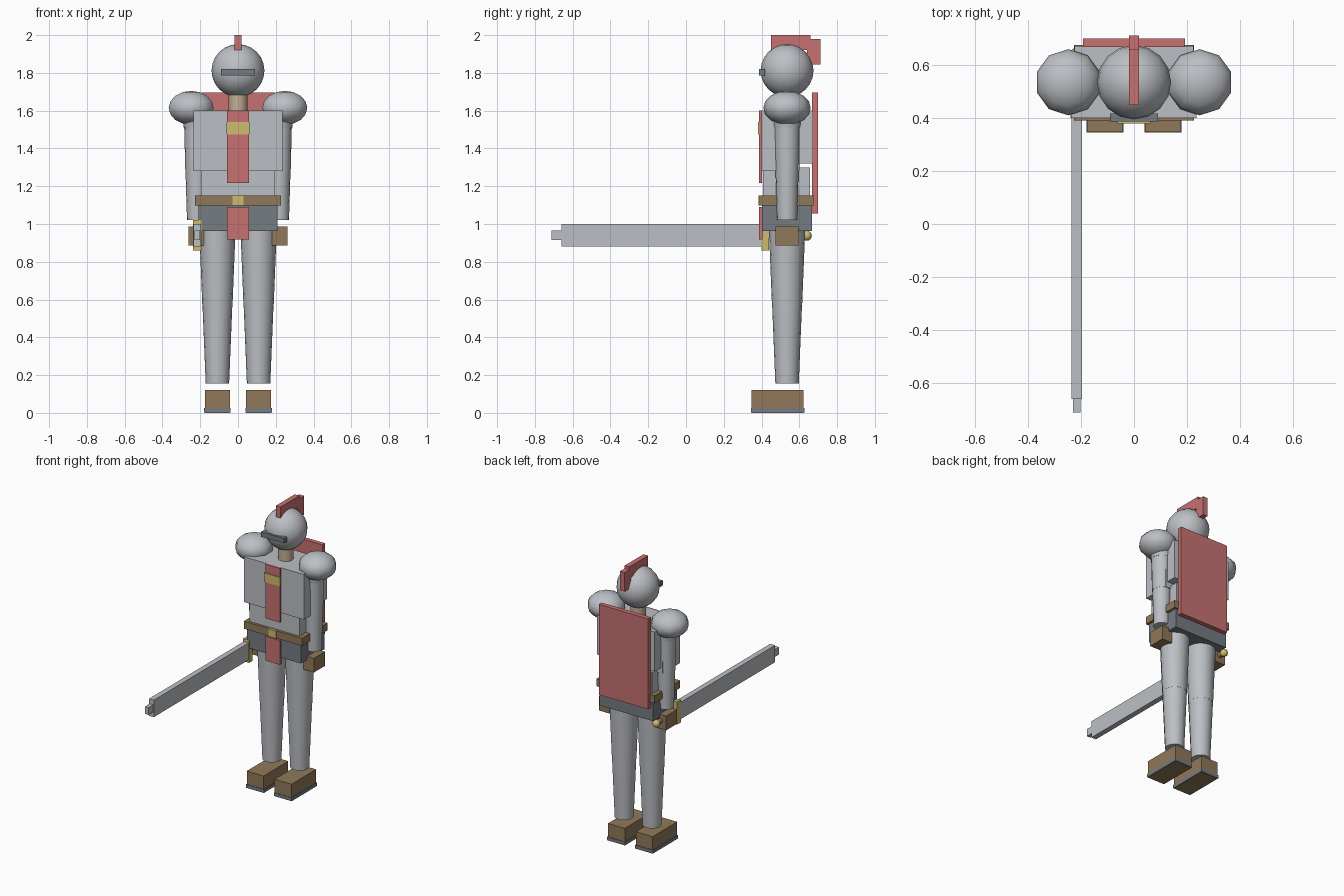
import bpy, bmesh, math
from mathutils import Matrix, Vector

cube = bpy.data.objects.get("Cube")
if cube:
    bpy.data.objects.remove(cube, do_unlink=True)


def material(name, rgb):
    m = bpy.data.materials.new(name)
    m.use_nodes = True
    color = (*rgb, 1)
    m.diffuse_color = color
    m.node_tree.nodes["Principled BSDF"].inputs["Base Color"].default_value = color
    return m


steel = material("steel", (0.50, 0.52, 0.55))
dark_steel = material("dark_steel", (0.18, 0.20, 0.225))
leather = material("leather", (0.28, 0.19, 0.10))
red = material("red_cloth", (0.58, 0.165, 0.165))
gold = material("gold", (0.62, 0.50, 0.16))
skin = material("skin", (0.54, 0.42, 0.30))

BODY_Y = 0.535


def finish(name, bm, mat, smooth=False):
    mesh = bpy.data.meshes.new(name)
    bm.to_mesh(mesh)
    bm.free()
    mesh.materials.append(mat)
    ob = bpy.data.objects.new(name, mesh)
    bpy.context.collection.objects.link(ob)
    if smooth:
        bpy.ops.object.select_all(action="DESELECT")
        ob.select_set(True)
        bpy.context.view_layer.objects.active = ob
        bpy.ops.object.shade_smooth_by_angle(angle=math.radians(50))
    return ob


def box(name, mat, x, y, z):
    """Box from (low, high) ranges on each axis."""
    bm = bmesh.new()
    ranges = (x, y, z)
    centre = Vector([(a + b) / 2 for a, b in ranges])
    size = Vector([b - a for a, b in ranges])
    bmesh.ops.create_cube(bm, size=1, matrix=Matrix.Translation(centre) @ Matrix.Diagonal((*size, 1)))
    return finish(name, bm, mat)


def limb(name, mat, x, z_low, z_high, r_low, r_high, sides=16):
    """Upright tapered cylinder on the body's centre line in y."""
    bm = bmesh.new()
    bmesh.ops.create_cone(bm, cap_ends=True, segments=sides, radius1=r_low, radius2=r_high,
                          depth=z_high - z_low,
                          matrix=Matrix.Translation((x, BODY_Y, (z_low + z_high) / 2)))
    return finish(name, bm, mat, True)


def ball(name, mat, centre, radii, segments, rings):
    bm = bmesh.new()
    bmesh.ops.create_uvsphere(bm, u_segments=segments, v_segments=rings, radius=1,
                              matrix=Matrix.Translation(centre) @ Matrix.Diagonal((*radii, 1)))
    return finish(name, bm, mat, True)


def wide(half, x=0):
    return (x - half, x + half)


# Head, visor and crest
ball("helmet", steel, (0, BODY_Y, 1.812), (0.14, 0.14, 0.14), 16, 12)
box("visor", dark_steel, wide(0.09), (0.387, 0.417), (1.785, 1.82))
box("crest_top", red, wide(0.018), (0.45, 0.66), (1.92, 2.0))
box("crest_back", red, wide(0.018), (0.64, 0.711), (1.845, 1.98))
limb("neck", skin, 0, 1.58, 1.72, 0.05, 0.05)

# Torso
box("chest_plate", steel, wide(0.235), (0.40, 0.6), (1.28, 1.60))
box("back_plate", steel, wide(0.225), (0.58, 0.672), (1.32, 1.60))
box("belly", steel, wide(0.195), (0.408, 0.657), (1.09, 1.30))
box("belt", leather, wide(0.227), (0.39, 0.675), (1.097, 1.15))
box("belt_buckle", gold, wide(0.028), (0.383, 0.392), (1.097, 1.15))
box("pelvis", dark_steel, wide(0.21), (0.402, 0.667), (0.963, 1.10))

# Cloth
box("chest_stripe", red, wide(0.057), (0.387, 0.402), (1.217, 1.60))
box("chest_emblem", gold, wide(0.062), (0.38, 0.39), (1.475, 1.54))
box("loincloth", red, wide(0.057), (0.387, 0.404), (0.918, 1.09))
box("cape", red, wide(0.192), (0.668, 0.70), (1.055, 1.695))

# Arms and legs
for side, s in (("left", 1), ("right", -1)):
    arm_x, leg_x = s * 0.217, s * 0.109
    ball(side + "_shoulder_pad", steel, (s * 0.248, BODY_Y, 1.615), (0.125, 0.125, 0.09), 10, 8)
    limb(side + "_arm_collar", steel, arm_x, 1.51, 1.58, 0.07, 0.078)
    limb(side + "_upper_arm", steel, arm_x, 1.28, 1.52, 0.062, 0.068)
    limb(side + "_forearm", steel, arm_x, 1.02, 1.28, 0.053, 0.061)
    box(side + "_glove", leather, wide(0.041, s * 0.221), wide(0.061, BODY_Y), (0.885, 0.986))
    limb(side + "_thigh", steel, leg_x, 0.57, 0.97, 0.08, 0.096)
    limb(side + "_shin", steel, leg_x, 0.155, 0.57, 0.062, 0.079)
    box(side + "_boot", leather, wide(0.066, leg_x), (0.348, 0.623), (0, 0.12))
    box(side + "_sole", dark_steel, wide(0.07, leg_x), (0.345, 0.627), (0.002, 0.026))

# Sword held forward in the right hand
sword_x, sword_z = -0.216, 0.94
box("blade", steel, wide(0.019, sword_x), (-0.66, 0.41), wide(0.06, sword_z))
box("blade_tip", steel, wide(0.014, sword_x), (-0.711, -0.65), wide(0.026, sword_z))
box("sword_guard", gold, wide(0.023, sword_x), (0.40, 0.44), wide(0.08, sword_z))
bm = bmesh.new()
bmesh.ops.create_cone(bm, cap_ends=True, segments=12, radius1=0.018, radius2=0.018, depth=0.2,
                      matrix=Matrix.Translation((sword_x, 0.53, sword_z))
                      @ Matrix.Rotation(math.pi / 2, 4, "X"))
finish("sword_grip", bm, leather, True)
ball("pommel", gold, (sword_x, 0.64, sword_z - 0.002), (0.026, 0.026, 0.026), 10, 8)
